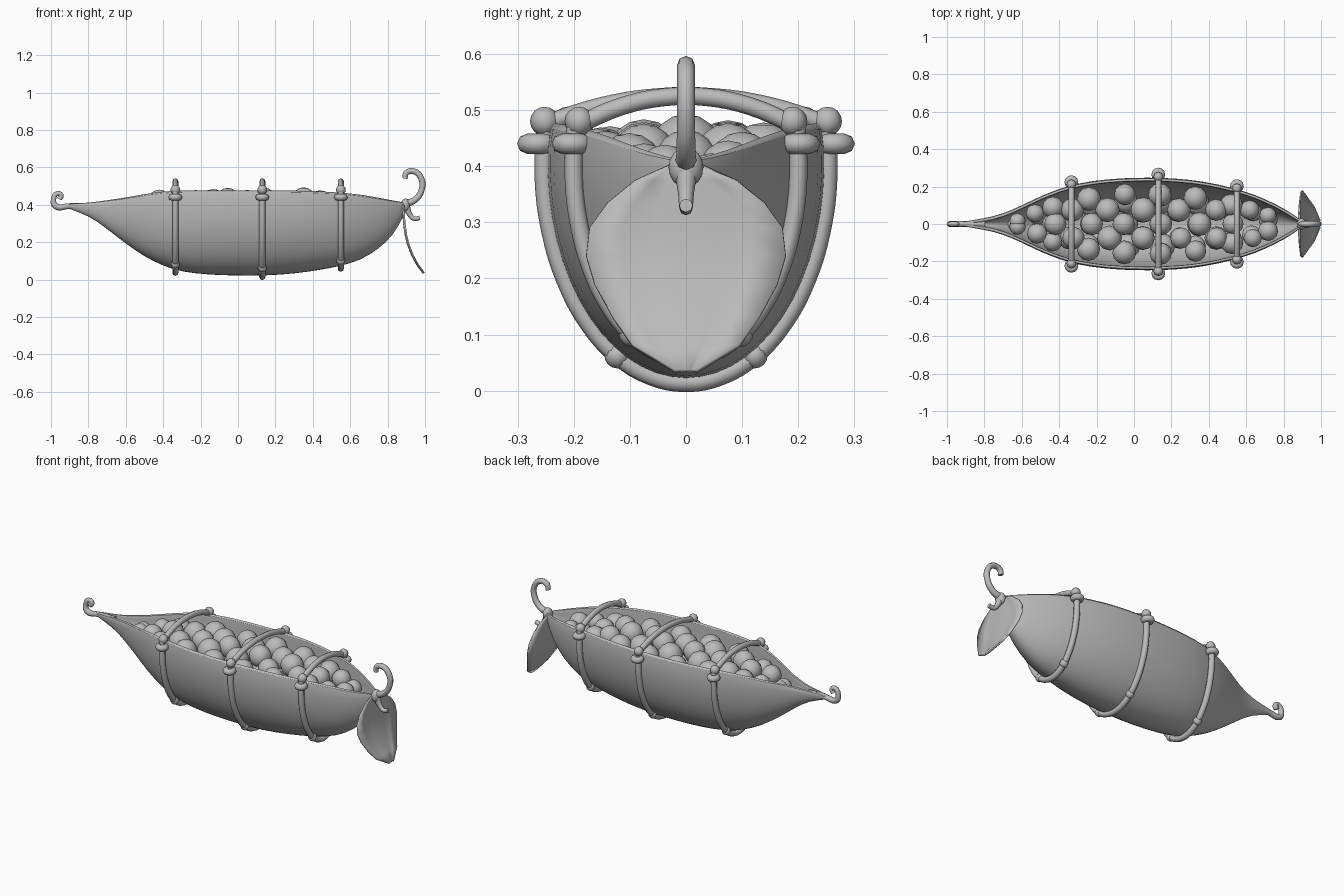
import bpy
import bmesh
import math
import random
from mathutils import Vector

random.seed(4)
default_cube = bpy.data.objects.get("Cube")
if default_cube:
    bpy.data.objects.remove(default_cube, do_unlink=True)

# One plain grey for everything
grey = bpy.data.materials.new("plain_grey")
grey.use_nodes = True
grey.diffuse_color = (0.5, 0.5, 0.5, 1)
grey.node_tree.nodes["Principled BSDF"].inputs["Base Color"].default_value = (0.5, 0.5, 0.5, 1)


def finish(obj, angle=60):
    bpy.ops.object.select_all(action="DESELECT")
    obj.select_set(True)
    bpy.context.view_layer.objects.active = obj
    if obj.type == "CURVE":
        bpy.ops.object.convert(target="MESH")
        obj = bpy.context.object
    obj.data.materials.clear()
    obj.data.materials.append(grey)
    bpy.ops.object.shade_smooth_by_angle(angle=math.radians(angle))
    return obj


def mesh_object(name, bm):
    bmesh.ops.recalc_face_normals(bm, faces=bm.faces)
    mesh = bpy.data.meshes.new(name)
    bm.to_mesh(mesh)
    bm.free()
    obj = bpy.data.objects.new(name, mesh)
    bpy.context.collection.objects.link(obj)
    return finish(obj)


def tube(name, points, radii):
    """Round tube through points, with one radius or one per point."""
    if not isinstance(radii, (list, tuple)):
        radii = [radii] * len(points)
    curve = bpy.data.curves.new(name, "CURVE")
    curve.dimensions = "3D"
    curve.bevel_depth = 1
    curve.bevel_resolution = 2
    curve.resolution_u = 4
    curve.use_fill_caps = True
    spline = curve.splines.new("BEZIER")
    spline.bezier_points.add(len(points) - 1)
    for bp, co, r in zip(spline.bezier_points, points, radii):
        bp.co = co
        bp.radius = r
        bp.handle_left_type = bp.handle_right_type = "AUTO"
    obj = bpy.data.objects.new(name, curve)
    bpy.context.collection.objects.link(obj)
    return finish(obj)


def ball(name, location, radius, scale=(1, 1, 1), segments=12):
    bpy.ops.mesh.primitive_uv_sphere_add(segments=segments, ring_count=8, radius=radius, location=location)
    obj = bpy.context.object
    obj.name = name
    obj.scale = scale
    return finish(obj)


# Pod stations: x, half width, keel height, rim height
STATIONS = [
    (-0.92, 0.013, 0.38, 0.405), (-0.8, 0.03, 0.345, 0.41), (-0.7, 0.055, 0.27, 0.425),
    (-0.6, 0.1, 0.19, 0.44), (-0.5, 0.15, 0.12, 0.46), (-0.4, 0.19, 0.07, 0.475),
    (-0.3, 0.22, 0.037, 0.48), (-0.15, 0.242, 0.022, 0.48), (0, 0.25, 0.018, 0.48),
    (0.15, 0.25, 0.018, 0.48), (0.3, 0.24, 0.028, 0.48), (0.45, 0.215, 0.05, 0.475),
    (0.6, 0.175, 0.08, 0.465), (0.7, 0.135, 0.125, 0.45), (0.8, 0.085, 0.2, 0.43),
    (0.86, 0.045, 0.285, 0.418), (0.9, 0.016, 0.375, 0.41),
]


def station(x):
    for a, b in zip(STATIONS, STATIONS[1:]):
        if x <= b[0]:
            f = (x - a[0]) / (b[0] - a[0])
            return [p + (q - p) * f for p, q in zip(a, b)][1:]


def section(x, half, keel, rim, steps=16, grow=0.0):
    """U-shaped cross-section from one rim, round the keel, to the other."""
    centre = keel + (rim - keel) * 0.84
    start = -0.19
    points = []
    for i in range(steps + 1):
        t = start + (math.pi - 2 * start) * i / steps
        points.append(Vector((x, (half + grow) * math.cos(t), centre - (centre - keel + grow) * math.sin(t))))
    return points


# Hollow pod shell: outer and inner walls form one closed ring per station
bm = bmesh.new()
rings = []
for x, half, keel, rim in STATIONS:
    outer = section(x, half, keel, rim)
    wall = min(0.02, half * 0.8)
    shrink = 1 - wall / half
    inner = [Vector((x, p.y * shrink, rim + (p.z - rim) * shrink)) for p in reversed(outer)]
    rings.append([bm.verts.new(p) for p in outer + inner])
for a, b in zip(rings, rings[1:]):
    for i in range(len(a)):
        j = (i + 1) % len(a)
        bm.faces.new((a[i], a[j], b[j], b[i]))
for ring in (rings[0], rings[-1]):
    n = len(ring)
    for i in range(n // 2 - 1):
        bm.faces.new((ring[i], ring[i + 1], ring[n - 2 - i], ring[n - 1 - i]))
pod = mesh_object("pod_shell", bm)
smooth = pod.modifiers.new("smooth", "SUBSURF")
smooth.levels = smooth.render_levels = 1

# Narrow tail with a small curl
tube("pod_tail", [(-0.8, 0, 0.38), (-0.9, 0, 0.393), (-0.975, 0, 0.392), (-0.986, 0, 0.43),
                  (-0.967, 0, 0.46), (-0.945, 0, 0.45), (-0.955, 0, 0.43)],
     [0.028, 0.015, 0.017, 0.014, 0.013, 0.013, 0.013])

# Bands: a hoop under the pod, an arch over it, and knots at the joints
for number, x in enumerate((-0.335, 0.13, 0.55), 1):
    half, keel, rim = station(x)
    hoop = section(x, half, keel, rim, steps=14, grow=0.004 if number == 2 else 0.012)
    tube(f"band_{number}_hoop", hoop, 0.0165)
    end = half + 0.002
    arch = [(x, end * s, 0.475 + 0.05 * (1 - s * s)) for s in (-1, -0.6, -0.2, 0.2, 0.6, 1)]
    tube(f"band_{number}_arch", arch, 0.016)
    for side, label in ((1, "left"), (-1, "right")):
        ball(f"band_{number}_top_knot_{label}", (x, side * end, 0.48), 0.026, segments=8)
        bpy.ops.mesh.primitive_torus_add(location=(x, side * (half + 0.014), 0.44), major_segments=12,
                                         minor_segments=8, major_radius=0.019, minor_radius=0.018)
        ring = bpy.context.object
        ring.name = f"band_{number}_ring_{label}"
        finish(ring)
        low = hoop[5 if side > 0 else 9]
        ball(f"band_{number}_low_knot_{label}", low, 0.023, segments=8)

# Peas: staggered rows in two layers, smaller toward the ends
count = 0
for layer in range(2):
    for column in range(15):
        x = -0.62 + column * 0.096
        half, keel, rim = station(x)
        room = half - 0.035
        if layer:
            room *= 0.85
        across = 1 if room < 0.05 else 2 if room < 0.1 or column % 2 else 3
        for k in range(across):
            radius = min(0.066, 0.037 + half * 0.105) * random.uniform(0.9, 1.08)
            reach = max(0, room - radius * 0.95)
            if across == 2:
                reach = min(reach, 0.075)
            y = 0 if across == 1 else reach * (2 * k / (across - 1) - 1)
            z = rim - 0.055 - abs(y) * 0.12 - layer * 0.09 + random.uniform(-0.008, 0.008)
            count += 1
            ball(f"pea_{count}", (x + random.uniform(-0.012, 0.012), y, z), radius)

# Stem: knot, large curl and short tendril
ball("stem_knot", (0.895, 0, 0.398), 0.031, (0.8, 1, 1.15))
tube("stem_curl", [(0.89, 0, 0.405), (0.945, 0, 0.425), (0.982, 0, 0.48), (0.98, 0, 0.54),
                   (0.94, 0, 0.579), (0.898, 0, 0.568), (0.893, 0, 0.54)],
     [0.02, 0.017, 0.016, 0.016, 0.016, 0.015, 0.014])
tube("stem_tendril", [(0.9, 0, 0.39), (0.917, 0, 0.35), (0.94, 0, 0.326), (0.972, 0, 0.33)],
     [0.02, 0.014, 0.012, 0.012])

# Leaf hanging from the stem: x, half width, height
LEAF = [(0.885, 0.02, 0.405), (0.887, 0.09, 0.375), (0.889, 0.14, 0.335), (0.893, 0.172, 0.29),
        (0.9, 0.178, 0.24), (0.912, 0.163, 0.19), (0.935, 0.13, 0.13), (0.962, 0.095, 0.08), (0.995, 0.02, 0.035)]
bm = bmesh.new()
rows = []
for x, half, z in LEAF:
    rows.append([bm.verts.new((x - 0.012 * abs(s) * (1 - abs(s)) * 2, half * s, z))
                 for s in (-1, -0.66, -0.33, 0, 0.33, 0.66, 1)])
for a, b in zip(rows, rows[1:]):
    for i in range(len(a) - 1):
        bm.faces.new((a[i], a[i + 1], b[i + 1], b[i]))
leaf = mesh_object("leaf", bm)
thick = leaf.modifiers.new("thickness", "SOLIDIFY")
thick.thickness = 0.008
thick.offset = 0
